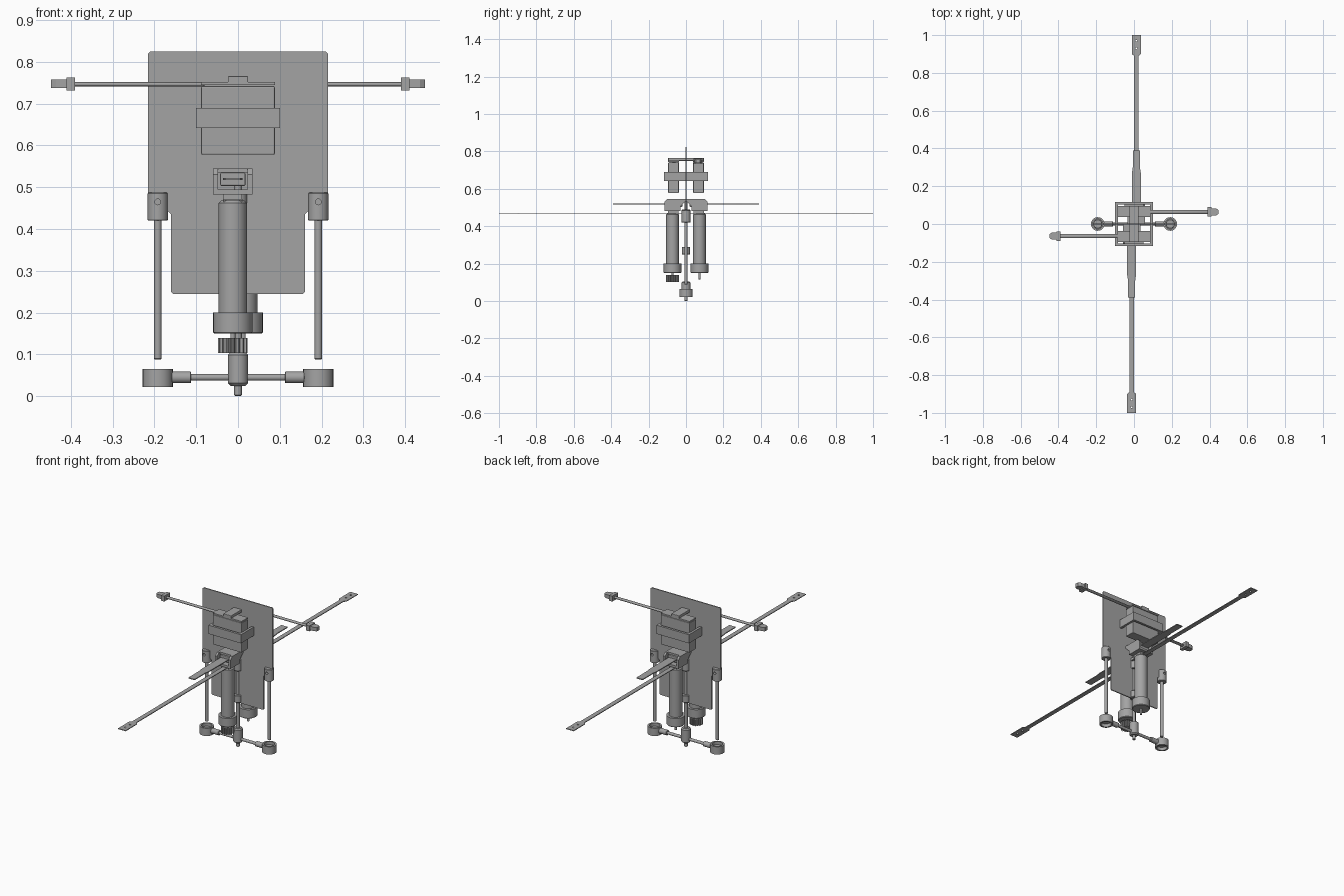
import bpy, bmesh, math
from mathutils import Vector, Matrix

old = bpy.data.objects.get("Cube")
if old:
    bpy.data.objects.remove(old)

grey = bpy.data.materials.new("matte grey")
grey.use_nodes = True
COLOUR = (0.37, 0.37, 0.37, 1)
grey.diffuse_color = COLOUR
grey.node_tree.nodes["Principled BSDF"].inputs["Base Color"].default_value = COLOUR


def finish(name, bm, spin=False, smooth=False, bevel=0):
    """Turn a bmesh into an object, optionally turned half round the mast."""
    if spin:
        bmesh.ops.transform(bm, matrix=Matrix.Rotation(math.pi, 4, 'Z'), verts=bm.verts)
    bmesh.ops.recalc_face_normals(bm, faces=bm.faces)
    mesh = bpy.data.meshes.new(name)
    bm.to_mesh(mesh)
    bm.free()
    mesh.materials.append(grey)
    ob = bpy.data.objects.new(name, mesh)
    bpy.context.collection.objects.link(ob)
    if bevel:
        mod = ob.modifiers.new("bevel", 'BEVEL')
        mod.width, mod.segments = bevel, 2
    if smooth:
        bpy.ops.object.select_all(action='DESELECT')
        ob.select_set(True)
        bpy.context.view_layer.objects.active = ob
        bpy.ops.object.shade_smooth_by_angle(angle=math.radians(35))
    return ob


def box(name, xs, ys, zs, spin=False, bevel=0):
    bm = bmesh.new()
    lo, hi = Vector((xs[0], ys[0], zs[0])), Vector((xs[1], ys[1], zs[1]))
    bmesh.ops.create_cube(bm, size=1, matrix=Matrix.Translation((lo + hi) / 2) @ Matrix.Diagonal((hi - lo).to_4d()))
    return finish(name, bm, spin, bevel=bevel)


def lathe(name, profile, origin, axis='Z', spin=False, closed=False, flat=1, steps=32):
    """Revolve (radius, height) points about an axis."""
    bm = bmesh.new()
    verts = [bm.verts.new((r, 0, h)) for r, h in profile]
    edges = [bm.edges.new(p) for p in zip(verts, verts[1:])]
    if closed:
        edges.append(bm.edges.new((verts[-1], verts[0])))
    bmesh.ops.spin(bm, geom=verts + edges, axis=(0, 0, 1), cent=(0, 0, 0),
                   angle=math.tau, steps=steps, use_duplicate=False)
    bmesh.ops.remove_doubles(bm, verts=bm.verts, dist=1e-5)
    turn = Matrix.Rotation(math.pi / 2, 4, 'Y') if axis == 'X' else Matrix()
    bmesh.ops.transform(bm, matrix=Matrix.Translation(origin) @ turn @ Matrix.Diagonal((flat, 1, 1, 1)),
                        verts=bm.verts)
    return finish(name, bm, spin, smooth=True)


def rod(name, radius, lo, hi, origin, axis='Z', spin=False, flat=1, edge=0.002):
    pts = [(0, lo), (radius - edge, lo), (radius, lo + edge), (radius, hi - edge), (radius - edge, hi), (0, hi)]
    return lathe(name, pts, origin, axis, spin, flat=flat)


def prism(name, outline, place, depth, spin=False):
    """Extrude an outline; place maps its two coordinates to a point."""
    bm = bmesh.new()
    face = bm.faces.new([bm.verts.new(place(*p)) for p in outline])
    top = bmesh.ops.extrude_face_region(bm, geom=[face])["geom"]
    bmesh.ops.translate(bm, vec=depth, verts=[v for v in top if isinstance(v, bmesh.types.BMVert)])
    return finish(name, bm, spin)


def drill(ob, radius, centre, direction, length):
    """Cut a round hole with a hidden cutter."""
    bm = bmesh.new()
    m = Matrix.Translation(centre) @ Vector(direction).to_track_quat('Z', 'Y').to_matrix().to_4x4()
    bmesh.ops.create_cone(bm, cap_ends=True, segments=20, radius1=radius, radius2=radius, depth=length, matrix=m)
    cutter = finish(ob.name + "_hole_cutter", bm)
    cutter.hide_render = True
    cutter.hide_set(True)
    mod = ob.modifiers.new("hole", 'BOOLEAN')
    mod.operation, mod.object = 'DIFFERENCE', cutter


# Mounting plate: wide above, narrow below
half = [(0.155, 0.245), (0.16, 0.25), (0.16, 0.435), (0.17, 0.445), (0.215, 0.445), (0.215, 0.82), (0.21, 0.825)]
prism("mounting_plate", half + [(-x, z) for x, z in reversed(half)],
      lambda x, z: (x, -0.003, z), (0, 0.006, 0))

# Side legs, foot rings and cross arm
for side, label in ((1, "left"), (-1, "right")):
    x = 0.192 * side
    clamp = rod(label + "_leg_clamp", 0.024, 0.42, 0.487, (x, 0, 0))
    drill(clamp, 0.007, (x, 0, 0.465), (0, 1, 0), 0.1)
    rod(label + "_leg_rod", 0.009, 0.088, 0.43, (x, 0, 0))
    lathe(label + "_foot_ring", [(0.027, 0.022), (0.036, 0.022), (0.036, 0.065), (0.027, 0.065)],
          (0.192 * side, 0, 0), closed=True)
    lathe(label + "_foot_ring_web", [(0, 0.04), (0.029, 0.04), (0.029, 0.048), (0, 0.048)], (x, 0, 0))
    lo, hi = sorted((0.112 * side, 0.16 * side))
    rod(label + "_arm_sleeve", 0.014, lo, hi, (0, 0, 0.045), 'X')
rod("cross_arm", 0.008, -0.13, 0.13, (0, 0, 0.045), 'X')

# Mast, bottom hub and collars
rod("mast", 0.009, 0.0, 0.545, (0, 0, 0), edge=0.003)
rod("bottom_hub", 0.024, 0.025, 0.105, (0, 0, 0), edge=0.006)
rod("lower_collar", 0.022, 0.25, 0.29, (0, 0, 0))
rod("upper_collar", 0.022, 0.425, 0.49, (0, 0, 0))

# Matching front and back drive units
MX, MY = -0.0125, -0.072
for spin, label in ((False, "front"), (True, "back")):
    lathe(label + "_motor", [(0, 0.15), (0.044, 0.15), (0.047, 0.153), (0.047, 0.2), (0.034, 0.2),
          (0.034, 0.462), (0.028, 0.468), (0, 0.468)], (MX, MY, 0), spin=spin)
    rod(label + "_motor_shaft", 0.006, 0.115, 0.155, (MX, MY, 0), spin=spin)

    # Motor top bracket: floor, roof and sloping cheeks
    x0, x1 = MX - 0.047, MX + 0.047
    box(label + "_bracket_floor", (x0, x1), (-0.115, -0.03), (0.482, 0.494), spin)
    box(label + "_bracket_neck", (MX - 0.022, MX + 0.022), (-0.095, -0.04), (0.465, 0.484), spin)
    box(label + "_bracket_roof", (x0, x1), (-0.09, -0.0), (0.535, 0.545), spin)
    for cx in (x0, x1 - 0.012):
        prism(label + "_bracket_cheek", [(-0.115, 0.484), (-0.03, 0.484), (-0.03, 0.505), (-0.0, 0.535), (0, 0.545),
              (-0.1, 0.545), (-0.115, 0.53)], lambda y, z: (cx, y, z), (0.012, 0, 0), spin)
    box(label + "_blade_grip", (MX - 0.03, MX + 0.03), (-0.1, -0.02), (0.503, 0.535), spin, 0.003)

    # Long lower blade with a broad drilled tip
    w = [(0.0125, 0), (0.0125, -0.89), (0.0235, -0.9), (0.0235, -1.0)]
    blade = prism(label + "_long_blade", [(MX + a, y) for a, y in w] + [(MX - a, y) for a, y in reversed(w)],
                  lambda x, y: (x, y, 0.468), (0, 0, 0.004), spin)
    s = -1 if spin else 1
    for y in (-0.93, -0.97):
        drill(blade, 0.005, (MX * s, y * s, 0.47), (0, 0, 1), 0.05)

    # Short upper blade
    w = [(0.0235, -0.02), (0.0235, -0.27), (0.019, -0.3), (0.019, -0.39)]
    prism(label + "_short_blade", [(MX + a, y) for a, y in w] + [(MX - a, y) for a, y in reversed(w)],
          lambda x, y: (x, y, 0.517), (0, 0, 0.005), spin)

    # Servo with its swinging side arm
    box(label + "_servo", (-0.088, 0.088), (-0.095, -0.038), (0.578, 0.742), spin, 0.003)
    box(label + "_servo_lid", (-0.088, 0.088), (-0.095, -0.038), (0.744, 0.752), spin)
    rod(label + "_side_arm", 0.0105, -0.4, -0.08, (0, -0.064, 0.746), 'X', spin, flat=0.5)
    box(label + "_side_arm_flange", (-0.41, -0.39), (-0.089, -0.039), (0.732, 0.762), spin)
    tip = [(-0.4, 0.018), (-0.435, 0.018), (-0.448, 0.01)]
    prism(label + "_side_arm_tip", [(x, -0.064 + y) for x, y in tip] + [(x, -0.064 - y) for x, y in reversed(tip)],
          lambda x, y: (x, y, 0.737), (0, 0, 0.021), spin)

    # Servo strap
    box(label + "_strap_face", (-0.1, 0.1), (-0.117, -0.104), (0.642, 0.69), spin)
    box(label + "_strap_side", (-0.1, -0.086), (-0.105, 0.105), (0.642, 0.69), spin)
    box(label + "_strap_pad", (-0.05, 0.05), (-0.106, -0.09), (0.65, 0.682), spin)
box("servo_bridge", (-0.024, 0.024), (-0.095, 0.095), (0.75, 0.766), bevel=0.002)

# Pinion under the front motor
TEETH = 16
outline = []
for i in range(TEETH * 4):
    r = 0.035 if i % 4 < 2 else 0.028
    a = math.tau * i / (TEETH * 4)
    outline.append((MX + r * math.cos(a), MY + r * math.sin(a)))
prism("pinion_gear", outline, lambda x, y: (x, y, 0.103), (0, 0, 0.036))
